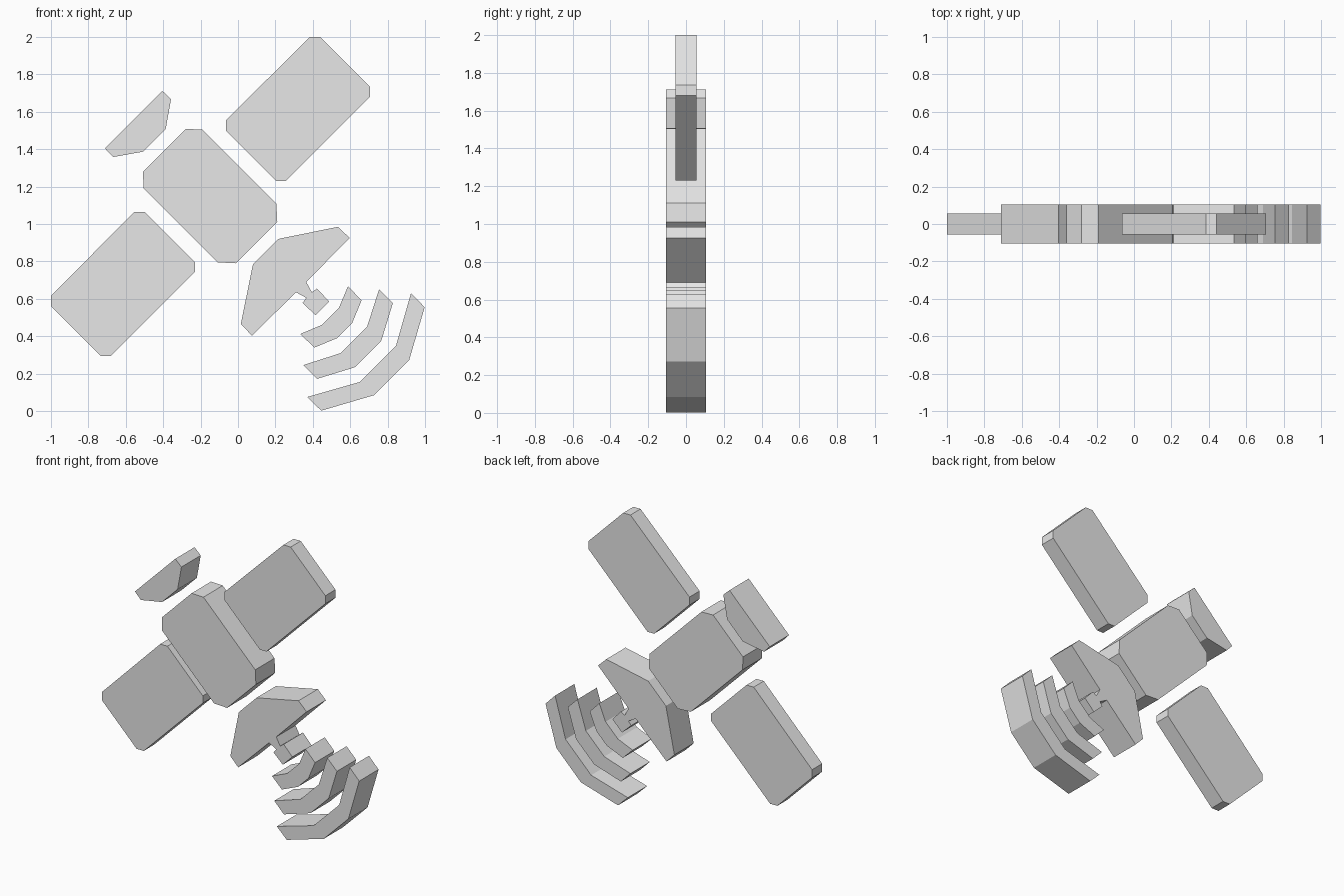
import bpy
import bmesh

cube = bpy.data.objects.get("Cube")
if cube:
    bpy.data.objects.remove(cube, do_unlink=True)

# Single grey material
grey = bpy.data.materials.new("plain grey")
grey.use_nodes = True
grey.diffuse_color = (0.8, 0.8, 0.8, 1)
grey.node_tree.nodes["Principled BSDF"].inputs["Base Color"].default_value = (0.8, 0.8, 0.8, 1)

THICK, THIN = 0.105, 0.055  # half depths


def reflect(points):
    """Mirror x, z points across the diagonal axis x + z = 1, reversing their order."""
    return [(1 - z, 1 - x) for x, z in reversed(points)]


def slab(name, outline, half_depth):
    """Extrude a closed x, z outline symmetrically along y."""
    bm = bmesh.new()
    face = bm.faces.new([bm.verts.new((x, -half_depth, z)) for x, z in outline])
    out = bmesh.ops.extrude_face_region(bm, geom=[face], use_keep_orig=True)
    moved = [v for v in out["geom"] if isinstance(v, bmesh.types.BMVert)]
    bmesh.ops.translate(bm, verts=moved, vec=(0, 2 * half_depth, 0))
    bmesh.ops.recalc_face_normals(bm, faces=bm.faces[:])
    mesh = bpy.data.meshes.new(name)
    bm.to_mesh(mesh)
    bm.free()
    mesh.materials.append(grey)
    obj = bpy.data.objects.new(name, mesh)
    bpy.context.collection.objects.link(obj)


# Two solar panels, mirrored across the diagonal
panel = [(-0.065, 1.555), (0.385, 2.0), (0.44, 2.0), (0.705, 1.735),
         (0.705, 1.68), (0.255, 1.23), (0.205, 1.23), (-0.065, 1.5)]
slab("upper_panel", panel, THIN)
slab("lower_panel", reflect(panel), THIN)

# Thick parts, each given as one half of a diagonally symmetric outline
halves = {
    "body": [(-0.28, 1.508), (-0.19, 1.505), (0.205, 1.11), (0.21, 1.01)],
    "end_cap": [(-0.405, 1.712), (-0.358, 1.668), (-0.387, 1.506)],
    "dish_with_feed": [(0.215, 0.92), (0.535, 0.985), (0.597, 0.925), (0.365, 0.69),
                       (0.395, 0.635), (0.422, 0.655), (0.488, 0.585)],
    "inner_wave": [(0.54, 0.553), (0.588, 0.667), (0.661, 0.592), (0.61, 0.47)],
    "middle_wave": [(0.69, 0.45), (0.754, 0.65), (0.828, 0.577), (0.765, 0.373)],
    "outer_wave": [(0.845, 0.35), (0.925, 0.63), (0.998, 0.555), (0.915, 0.272)],
}
for name, half in halves.items():
    slab(name, half + reflect(half), THICK)
